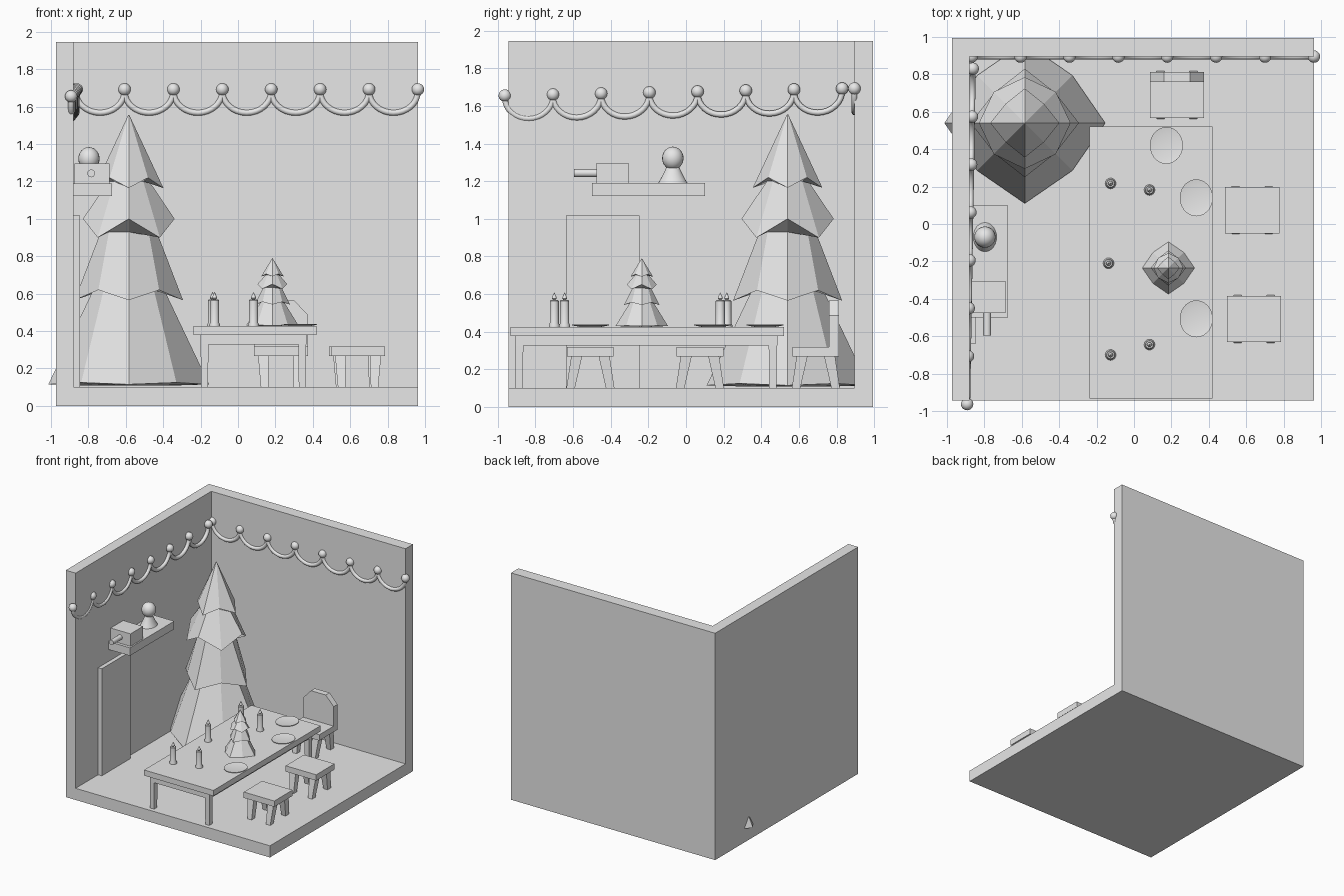
import bpy, bmesh
from math import sin, cos, pi, radians
from mathutils import Vector

cube = bpy.data.objects.get("Cube")
if cube:
    bpy.data.objects.remove(cube, do_unlink=True)

grey = bpy.data.materials.new("plain grey")
grey.use_nodes = True
GREY = (0.8, 0.8, 0.8, 1)
grey.diffuse_color = GREY
grey.node_tree.nodes["Principled BSDF"].inputs["Base Color"].default_value = GREY


def finish(name, bm, smooth=False):
    bmesh.ops.recalc_face_normals(bm, faces=bm.faces)
    mesh = bpy.data.meshes.new(name)
    bm.to_mesh(mesh)
    bm.free()
    mesh.materials.append(grey)
    obj = bpy.data.objects.new(name, mesh)
    bpy.context.collection.objects.link(obj)
    if smooth:
        bpy.ops.object.select_all(action='DESELECT')
        obj.select_set(True)
        bpy.context.view_layer.objects.active = obj
        bpy.ops.object.shade_smooth_by_angle(angle=radians(40))
    return obj


def loft(bm, rings):
    """Skin a stack of equal rings and cap both ends."""
    loops = [[bm.verts.new(p) for p in ring] for ring in rings]
    n = len(loops[0])
    for low, high in zip(loops, loops[1:]):
        for i in range(n):
            j = (i + 1) % n
            bm.faces.new((low[i], low[j], high[j], high[i]))
    bm.faces.new(loops[0])
    bm.faces.new(loops[-1])


def rect(cx, cy, w, d, z):
    return [(cx + a * w / 2, cy + b * d / 2, z)
            for a, b in ((-1, -1), (1, -1), (1, 1), (-1, 1))]


def add_box(bm, x0, x1, y0, y1, z0, z1):
    c = ((x0 + x1) / 2, (y0 + y1) / 2, x1 - x0, y1 - y0)
    loft(bm, [rect(*c, z0), rect(*c, z1)])


def box(name, *bounds):
    bm = bmesh.new()
    add_box(bm, *bounds)
    return finish(name, bm)


def lathe(name, x, y, z, profile, n=20, sx=1, sy=1):
    """Turn (radius, height) pairs around a vertical axis."""
    bm = bmesh.new()
    loft(bm, [[(x + r * sx * cos(2 * pi * i / n), y + r * sy * sin(2 * pi * i / n), z + h)
               for i in range(n)] for r, h in profile])
    return finish(name, bm, True)


def ball(name, pos, r, stretch=1):
    bm = bmesh.new()
    bmesh.ops.create_uvsphere(bm, u_segments=20, v_segments=12, radius=r)
    for v in bm.verts:
        v.co = Vector((v.co.x, v.co.y, v.co.z * stretch)) + Vector(pos)
    return finish(name, bm, True)


# Room shell
box("floor", -0.973, 0.963, -0.943, 0.995, 0, 0.1)
box("left_wall", -0.973, -0.88, -0.943, 0.995, 0.1, 1.945)
box("back_wall", -0.88, 0.963, 0.895, 0.995, 0.1, 1.945)


# Trees: each ring is (cardinal radius, cardinal z, diagonal radius, diagonal z)
TREE = (
    (0.27, 0.01, 0.27, 0.01), (0.43, 0.015, 0.36, 0.025), (0.19, 0.52, 0.19, 0.52),
    (0.29, 0.465, 0.23, 0.52), (0.15, 0.83, 0.15, 0.83),
    (0.245, 0.9, 0.235, 0.8), (0.11, 1.10, 0.11, 1.10),
    (0.185, 1.065, 0.145, 1.12), (0.003, 1.455, 0.003, 1.455))


def tree(name, x, y, z, wide, tall):
    bm = bmesh.new()
    rings = []
    for rc, zc, rd, zd in TREE:
        ring = []
        for i in range(8):
            r, h = (rd, zd) if i % 2 else (rc, zc)
            ring.append((x + wide * r * cos(i * pi / 4), y + wide * r * sin(i * pi / 4), z + tall * h))
        rings.append(ring)
    loft(bm, rings)
    return finish(name, bm)


tree("large_tree", -0.584, 0.54, 0.1, 1, 1)
tree("table_tree", 0.184, -0.235, 0.426, 0.325, 0.25)

# Table
box("table_top", -0.237, 0.42, -0.934, 0.52, 0.378, 0.426)
bm = bmesh.new()
TX, TY = (-0.2, 0.365), (-0.91, 0.485)
for y in TY:
    s = 0.01 if y < 0 else -0.01
    add_box(bm, *TX, min(y, y + 2 * s), max(y, y + 2 * s), 0.328, 0.378)
for x in TX:
    s = 0.02 if x < 0 else -0.02
    add_box(bm, min(x, x + s), max(x, x + s), *TY, 0.328, 0.378)
finish("table_apron", bm)
bm = bmesh.new()
for x, sx in zip(TX, (1, -1)):
    for y, sy in zip(TY, (1, -1)):
        loft(bm, [rect(x + sx * 0.021, y + sy * 0.023, 0.038, 0.04, 0.1),
                  rect(x + sx * 0.021, y + sy * 0.023, 0.042, 0.046, 0.378)])
finish("table_legs", bm)

# Plates
for i, (x, y) in enumerate(((0.173, 0.42), (0.333, 0.14), (0.333, -0.507))):
    lathe(f"plate_{i + 1}", x, y, 0.426,
          [(0.055, 0), (0.095, 0.008), (0.095, 0.012), (0.06, 0.006)], 28, 0.93, 1.04)

# Candles with flames
for i, (x, y) in enumerate(((-0.125, 0.217), (0.083, 0.182), (-0.136, -0.21),
                            (-0.125, -0.7), (0.083, -0.645))):
    lathe(f"candle_{i + 1}", x, y, 0.426,
          [(0.029, 0), (0.029, 0.008), (0.024, 0.02), (0.024, 0.138), (0.02, 0.142)], 16)
    lathe(f"flame_{i + 1}", x, y, 0.566,
          [(0.004, 0), (0.013, 0.01), (0.012, 0.018), (0.001, 0.042)], 12)


# Seats on splayed legs
def stool(name, x, y):
    box(name + "_seat", x - 0.145, x + 0.145, y - 0.124, y + 0.124, 0.268, 0.318)
    bm = bmesh.new()
    for a in (-1, 1):
        for b in (-1, 1):
            loft(bm, [rect(x + a * 0.088, y + b * 0.105, 0.04, 0.045, 0.1),
                      rect(x + a * 0.094, y + b * 0.073, 0.058, 0.058, 0.27)])
    finish(name + "_legs", bm)


stool("near_stool", 0.642, -0.508)
stool("far_stool", 0.632, 0.074)
stool("chair", 0.23, 0.69)
bm = bmesh.new()
outline = [(0.145, 0.318), (0.145, 0.485), (0.07, 0.565)]
outline += [(-x, z) for x, z in reversed(outline)]
loft(bm, [[(0.23 + x, y, z) for x, z in outline] for y in (0.76, 0.812)])
finish("chair_back", bm)

# Door, shelf and the things on it
box("door", -0.88, -0.845, -0.638, -0.247, 0.1, 1.018)
box("shelf", -0.88, -0.675, -0.5, 0.1, 1.122, 1.19)
box("shelf_box", -0.875, -0.687, -0.475, -0.305, 1.19, 1.297)
bm = bmesh.new()
loft(bm, [[(-0.785 + 0.021 * cos(i * pi / 8), y, 1.243 + 0.021 * sin(i * pi / 8))
           for i in range(16)] for y in (-0.596, -0.475)])
finish("box_handle", bm, True)
lathe("figure_body", -0.797, -0.07, 1.19,
      [(0.078, 0), (0.066, 0.02), (0.045, 0.06), (0.028, 0.1)], 24, 0.8, 1)
ball("figure_head", (-0.797, -0.07, 1.322), 0.057, 1.08)


# Garlands: hanging ropes between baubles
def garland(name, start, end, swags):
    start, end = Vector(start), Vector(end)
    points = []
    for k in range(swags + 1):
        ball(f"{name}_bauble_{k + 1}", start.lerp(end, k / swags), 0.033)
    curve = bpy.data.curves.new(name, 'CURVE')
    curve.dimensions = '3D'
    curve.bevel_depth = 0.016
    curve.bevel_resolution = 3
    curve.use_fill_caps = True
    steps = 16
    for k in range(swags):
        spline = curve.splines.new('POLY')
        spline.points.add(steps)
        for i, p in enumerate(spline.points):
            a = pi * i / steps
            pos = start.lerp(end, (k + (1 - cos(a)) / 2) / swags)
            p.co = (pos.x, pos.y, pos.z - 0.01 - 0.115 * sin(a), 1)
    curve.materials.append(grey)
    bpy.context.collection.objects.link(bpy.data.objects.new(name, curve))


garland("back_garland", (-0.868, 0.895, 1.692), (0.962, 0.895, 1.692), 7)
garland("left_garland", (-0.892, -0.963, 1.655), (-0.862, 0.83, 1.692), 7)
